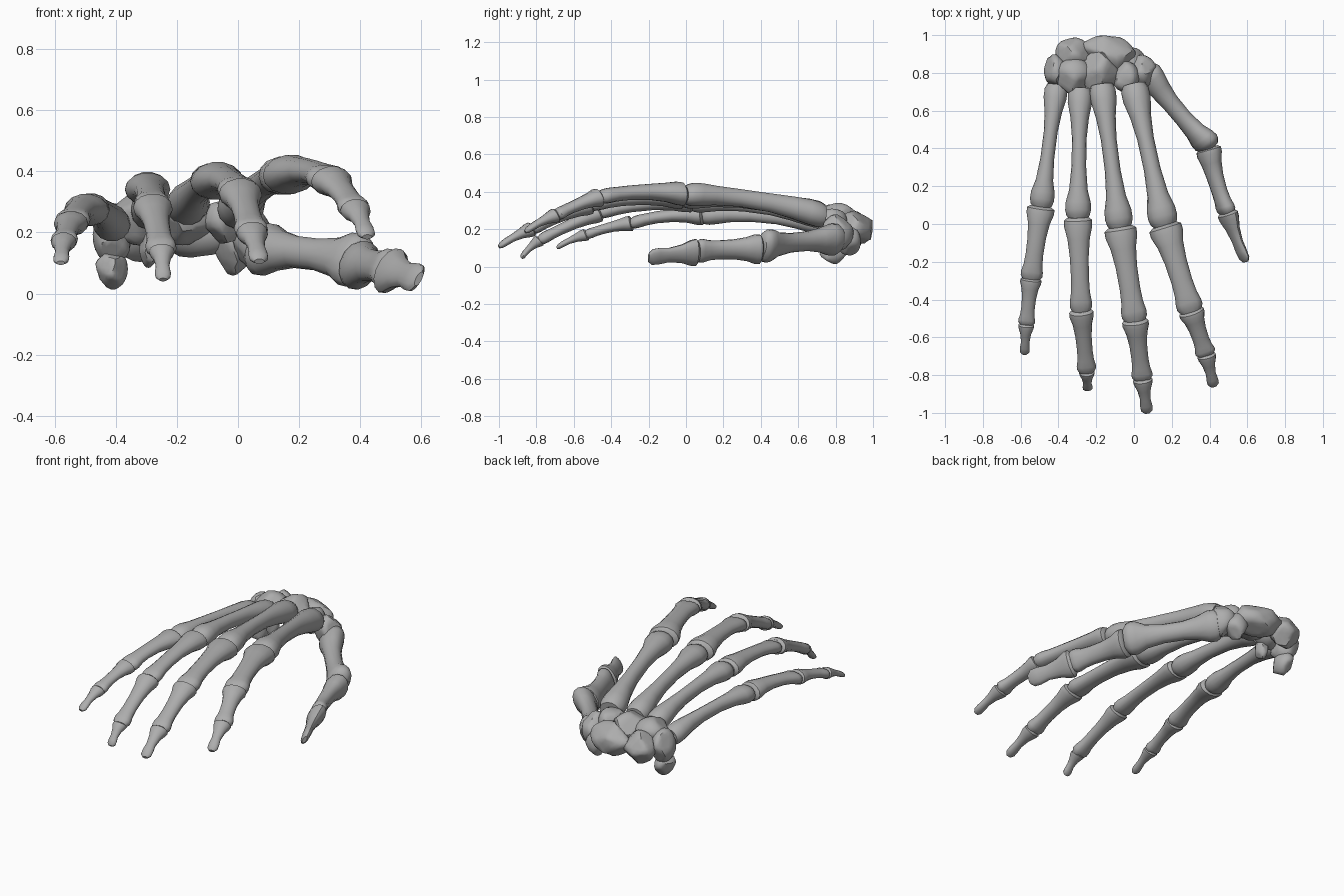
import bpy
import bmesh
import random
from math import sin, cos, pi, radians
from mathutils import Vector, Matrix

default_cube = bpy.data.objects.get("Cube")
if default_cube:
    bpy.data.objects.remove(default_cube, do_unlink=True)

SIDES = 14

bone_grey = bpy.data.materials.new("bone_grey")
bone_grey.use_nodes = True
COLOUR = (0.42, 0.42, 0.42, 1)
bone_grey.diffuse_color = COLOUR
bone_grey.node_tree.nodes["Principled BSDF"].inputs["Base Color"].default_value = COLOUR


def finish(name, bm):
    """Turn a bmesh into a smooth shaded object with the bone material."""
    bmesh.ops.recalc_face_normals(bm, faces=bm.faces)
    mesh = bpy.data.meshes.new(name)
    bm.to_mesh(mesh)
    bm.free()
    mesh.materials.append(bone_grey)
    obj = bpy.data.objects.new(name, mesh)
    bpy.context.collection.objects.link(obj)
    bpy.ops.object.select_all(action="DESELECT")
    obj.select_set(True)
    bpy.context.view_layer.objects.active = obj
    bpy.ops.object.shade_smooth_by_angle(angle=radians(38))
    return obj


# Profiles along a bone: position, width factor, height factor, groove between condyles
METACARPAL = [
    (-0.01, 0.80, 0.85, 0), (0.03, 0.95, 1.0, 0), (0.10, 0.95, 1.0, 0),
    (0.22, 0.72, 0.88, 0), (0.38, 0.57, 0.74, 0), (0.60, 0.57, 0.70, 0),
    (0.78, 0.72, 0.78, 0), (0.88, 0.98, 0.95, 0.05), (0.94, 1.0, 1.0, 0.08),
    (0.98, 0.90, 0.88, 0.08), (1.015, 0.60, 0.58, 0),
]
PHALANX = [
    (-0.01, 0.75, 0.75, 0), (0.02, 1.0, 1.0, 0), (0.09, 1.0, 1.0, 0),
    (0.22, 0.80, 0.82, 0), (0.42, 0.67, 0.68, 0), (0.65, 0.64, 0.62, 0),
    (0.80, 0.68, 0.66, 0.08), (0.90, 0.79, 0.78, 0.2), (0.96, 0.79, 0.78, 0.25),
    (1.015, 0.60, 0.58, 0.2),
]
FINGERTIP = [
    (-0.02, 0.75, 0.75, 0), (0.03, 1.0, 1.0, 0), (0.13, 0.95, 0.95, 0),
    (0.32, 0.68, 0.68, 0), (0.58, 0.53, 0.50, 0), (0.78, 0.62, 0.48, 0),
    (0.92, 0.60, 0.42, 0), (1.00, 0.32, 0.22, 0),
]


def long_bone(name, start, end, width, height, profile, bow=0.012, roll=0):
    """Loft rings along a slightly arched axis, flattened on the palm side."""
    start, end = Vector(start), Vector(end)
    axis = (end - start).normalized()
    turn = Matrix.Rotation(radians(roll), 3, axis)
    side = turn @ axis.cross(Vector((0, 0, 1))).normalized()
    up = side.cross(axis)
    bm = bmesh.new()
    rings = []
    for t, w, h, groove in profile:
        centre = start.lerp(end, t) + up * bow * 4 * t * (1 - t)
        ring = []
        for i in range(SIDES):
            a = 2 * pi * i / SIDES
            x, y = cos(a) * w * width, sin(a) * h * height
            y *= 1 - groove * (1 - abs(cos(a)))
            if sin(a) < 0:
                y *= 0.95
            ring.append(bm.verts.new(centre + side * x + up * y))
        rings.append(ring)
    for low, high in zip(rings, rings[1:]):
        for i in range(SIDES):
            j = (i + 1) % SIDES
            bm.faces.new((low[i], low[j], high[j], high[i]))
    bm.faces.new(rings[0])
    bm.faces.new(rings[-1])
    return finish(name, bm)


def carpal(name, centre, radii, spin=0, tilt=0, seed=1):
    """Pebble with a few flattened joint facets."""
    rng = random.Random(seed)
    bm = bmesh.new()
    bmesh.ops.create_icosphere(bm, subdivisions=3, radius=1.1)
    for _ in range(10):
        n = Vector([rng.uniform(-1, 1) for _ in range(3)]).normalized()
        for v in bm.verts:
            v.co -= n * max(0, v.co.dot(n) - 0.87)
    place = (Matrix.Translation(centre) @ Matrix.Rotation(radians(spin), 4, "Z")
             @ Matrix.Rotation(radians(tilt), 4, "X") @ Matrix.Diagonal((*radii, 1)))
    bm.transform(place)
    return finish(name, bm)


# Finger joints from wrist to tip, then half widths of each bone
FINGERS = {
    "little": ([(-0.41, 0.73, 0.22), (-0.492, 0.09, 0.27), (-0.545, -0.29, 0.23),
                (-0.57, -0.53, 0.17), (-0.58, -0.69, 0.10)],
               (0.064, 0.073, 0.056, 0.042)),
    "ring": ([(-0.285, 0.71, 0.26), (-0.297, 0.03, 0.34), (-0.28, -0.46, 0.285),
              (-0.25, -0.78, 0.14), (-0.245, -0.88, 0.045)],
             (0.068, 0.074, 0.064, 0.042)),
    "middle": ([(-0.17, 0.73, 0.28), (-0.074, -0.02, 0.365), (0.006, -0.51, 0.33),
                (0.045, -0.82, 0.20), (0.07, -1.0, 0.105)],
               (0.073, 0.085, 0.07, 0.052)),
    "index": ([(0.0, 0.73, 0.27), (0.162, -0.01, 0.385), (0.302, -0.46, 0.37),
               (0.382, -0.69, 0.275), (0.423, -0.86, 0.185)],
              (0.078, 0.088, 0.068, 0.05)),
}
PARTS = [("metacarpal", METACARPAL, 0.90, 0.028), ("proximal_phalanx", PHALANX, 0.74, 0.02),
         ("middle_phalanx", PHALANX, 0.76, 0.008), ("distal_phalanx", FINGERTIP, 0.82, 0.008)]

for finger, (joints, widths) in FINGERS.items():
    for k, (part, profile, flat, bow) in enumerate(PARTS):
        long_bone(f"{finger}_{part}", joints[k], joints[k + 1], widths[k],
                  widths[k] * flat, profile, bow)

# Thumb, rolled so that its broad side faces sideways
long_bone("thumb_metacarpal", (0.07, 0.81, 0.145), (0.405, 0.41, 0.105),
          0.094, 0.068, METACARPAL, 0.015, 65)
long_bone("thumb_proximal_phalanx", (0.395, 0.40, 0.092), (0.495, 0.06, 0.082),
          0.083, 0.066, PHALANX, 0.01, 65)
long_bone("thumb_distal_phalanx", (0.495, 0.06, 0.075), (0.592, -0.20, 0.048),
          0.08, 0.048, FINGERTIP, 0.004, 62)

# Wrist bones
carpal("scaphoid", (-0.13, 0.91, 0.205), (0.14, 0.09, 0.085), -24, 0, 3)
carpal("scaphoid_tubercle", (-0.01, 0.86, 0.15), (0.065, 0.065, 0.088), 0, 20, 4)
carpal("lunate", (-0.32, 0.905, 0.20), (0.088, 0.076, 0.088), -10, 0, 5)
carpal("triquetrum", (-0.41, 0.805, 0.195), (0.06, 0.09, 0.092), 8, 0, 6)
carpal("pisiform", (-0.415, 0.79, 0.08), (0.05, 0.072, 0.062), 0, 10, 7)
carpal("hamate", (-0.32, 0.78, 0.245), (0.092, 0.095, 0.08), 0, 0, 8)
carpal("hamate_hook", (-0.29, 0.75, 0.15), (0.03, 0.045, 0.065), 0, 0, 9)
carpal("capitate", (-0.18, 0.80, 0.25), (0.092, 0.11, 0.085), 0, 0, 10)
carpal("trapezoid", (-0.045, 0.78, 0.24), (0.068, 0.075, 0.075), 0, 0, 11)
carpal("trapezium", (0.045, 0.81, 0.18), (0.07, 0.08, 0.092), 25, 0, 12)
